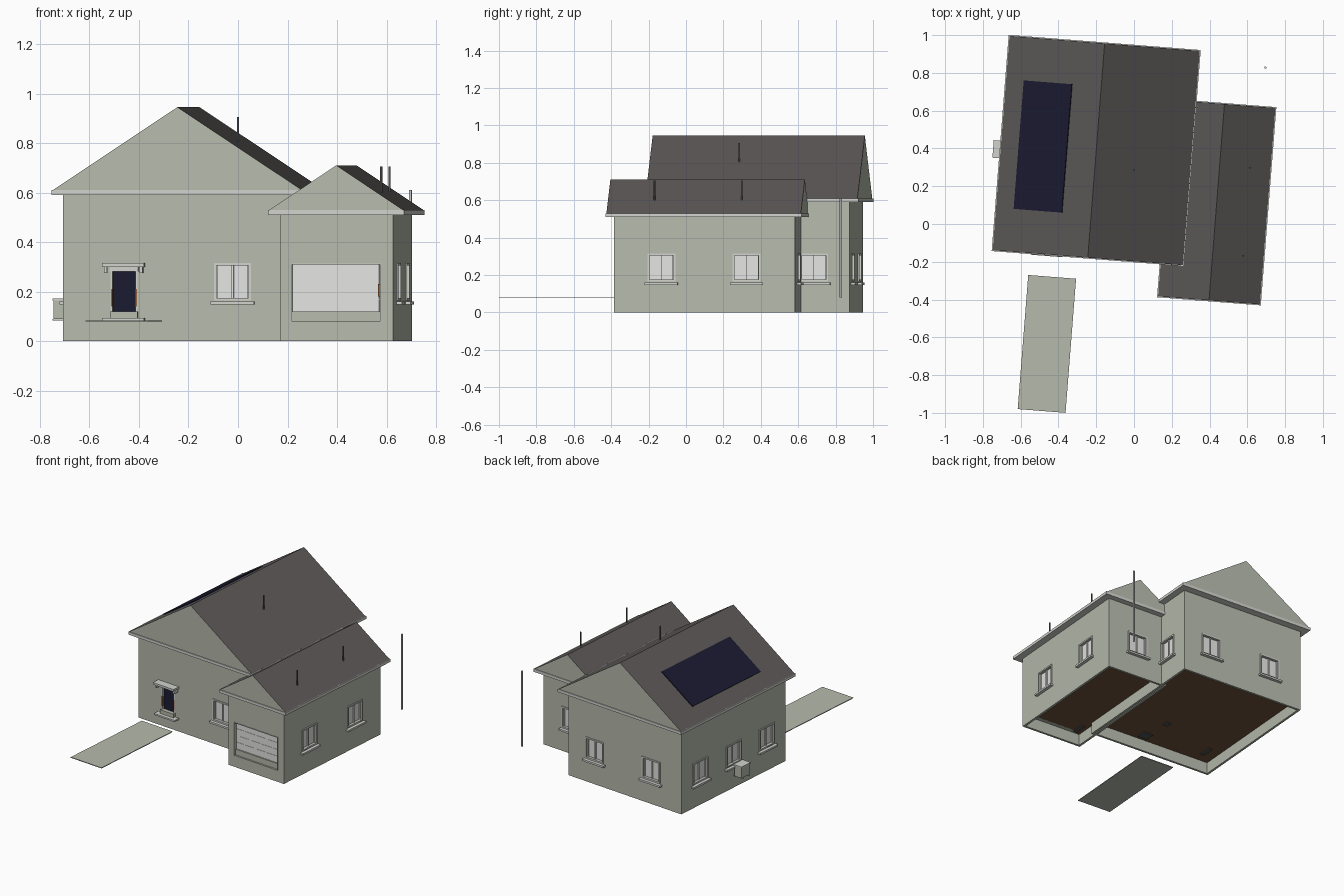
import bpy, bmesh, math
from mathutils import Matrix, Vector

cube = bpy.data.objects.get("Cube")
if cube:
    bpy.data.objects.remove(cube, do_unlink=True)


def material(name, r, g, b):
    m = bpy.data.materials.new(name)
    m.use_nodes = True
    m.diffuse_color = (r, g, b, 1)
    m.node_tree.nodes["Principled BSDF"].inputs["Base Color"].default_value = (r, g, b, 1)
    return m


WALL = material("wall_plaster", .47, .495, .415)
ROOF = material("roof_tile", .108, .099, .097)
TRIM = material("pale_trim", .64, .65, .61)
PANE = material("light_pane", .78, .78, .76)
NAVY = material("dark_navy", .011, .011, .031)
FLOOR = material("floor_brown", .165, .085, .045)
METAL = material("dark_metal", .085, .085, .088)
WOOD = material("orange_wood", .30, .12, .045)

# The whole house is turned slightly on its plot
TURN = Matrix.Rotation(math.radians(-4.5), 4, 'Z')


def finish(name, bm, mats, matrix=TURN):
    bmesh.ops.recalc_face_normals(bm, faces=bm.faces)
    mesh = bpy.data.meshes.new(name)
    bm.to_mesh(mesh)
    bm.free()
    mesh.transform(matrix)
    for m in mats:
        mesh.materials.append(m)
    obj = bpy.data.objects.new(name, mesh)
    bpy.context.collection.objects.link(obj)
    return obj


def add_box(bm, x, y, z, index=0, matrix=Matrix()):
    lo, hi = Vector((x[0], y[0], z[0])), Vector((x[1], y[1], z[1]))
    place = matrix @ Matrix.Translation((lo + hi) / 2) @ Matrix.Diagonal((*(hi - lo), 1))
    for v in bmesh.ops.create_cube(bm, size=1, matrix=place)["verts"]:
        for f in v.link_faces:
            f.material_index = index


def part(name, boxes, matrix=TURN):
    """Several boxes in one object; each box is (x, y, z, material)."""
    mats = list(dict.fromkeys(b[3] for b in boxes))
    bm = bmesh.new()
    for x, y, z, m in boxes:
        add_box(bm, x, y, z, mats.index(m))
    return finish(name, bm, mats, matrix)


def rod(name, x, y, z0, z1, mat, r=.005):
    bm = bmesh.new()
    bmesh.ops.create_cone(bm, cap_ends=True, segments=24, radius1=r, radius2=r, depth=z1 - z0)
    for f in bm.faces:
        f.smooth = len(f.verts) == 4
    for e in bm.edges:
        e.smooth = all(f.smooth for f in e.link_faces)
    finish(name, bm, [mat], Matrix.Translation((x, y, (z0 + z1) / 2)))


def on_wall(x, y, degrees):
    """Frame of an opening: its local -y points out of the wall."""
    return Matrix.Translation((x, y, 0)) @ Matrix.Rotation(math.radians(degrees), 4, 'Z')


# Footprints: x0, x1, y0, y1
MAIN = (-.698, .234, -.15, .894)
GARAGE = (.197, .655, -.335, .636)

windows = {
    "main_front_window": on_wall(-.01, MAIN[2], 0),
    "garage_side_window_front": on_wall(GARAGE[1], -.08, 90),
    "garage_side_window_back": on_wall(GARAGE[1], .377, 90),
    "main_side_window": on_wall(MAIN[1], .705, 90),
    "garage_back_window": on_wall(.425, GARAGE[3], 180),
    "main_back_window_a": on_wall(.018, MAIN[3], 180),
    "main_back_window_b": on_wall(-.45, MAIN[3], 180),
    "main_left_window_a": on_wall(MAIN[0], .706, -90),
    "main_left_window_b": on_wall(MAIN[0], .37, -90),
    "main_left_window_c": on_wall(MAIN[0], .038, -90),
}
door = on_wall(-.45, MAIN[2], 0)
garage_door = on_wall(.423, GARAGE[2], 0)
WZ = (.165, .315)
DOOR_Z, GATE_Z = (.12, .285), (.08, .31)


def make_cutter():
    bm = bmesh.new()
    for frame in windows.values():
        add_box(bm, (-.066, .066), (-.02, .022), (WZ[0] + .01, WZ[1] - .01), 0, frame)
    add_box(bm, (-.052, .052), (-.02, .022), DOOR_Z, 0, door)
    add_box(bm, (-.178, .178), (-.02, .045), GATE_Z, 0, garage_door)
    return finish("opening_cutter", bm, [WALL])


cutter = make_cutter()
cutter.hide_render = True


# Walls: a block, hollow underneath up to the brown floor
def walls(name, plan):
    bm = bmesh.new()
    add_box(bm, plan[:2], plan[2:], (0, .60 if plan is MAIN else .52))
    bottom = min(bm.faces, key=lambda f: f.calc_center_median().z)
    bmesh.ops.inset_individual(bm, faces=[bottom], thickness=.022)
    hole = bmesh.ops.extrude_discrete_faces(bm, faces=[bottom])["faces"][0]
    bmesh.ops.translate(bm, verts=hole.verts, vec=(0, 0, .08))
    hole.material_index = 1
    obj = finish(name, bm, [WALL, FLOOR])
    mod = obj.modifiers.new("openings", 'BOOLEAN')
    mod.operation, mod.solver, mod.object = 'DIFFERENCE', 'EXACT', cutter
    bpy.context.view_layer.objects.active = obj
    bpy.ops.object.modifier_apply(modifier=mod.name)


walls("main_walls", MAIN)
walls("garage_walls", GARAGE)
bpy.data.objects.remove(cutter, do_unlink=True)

# Small dark plates under the floors
part("floor_plates", [((-.18, -.11), (-.11, -.04), (.074, .082), METAL),
                      ((-.19, -.15), (.11, .15), (.074, .082), METAL),
                      ((-.605, -.575), (-.06, .03), (.074, .082), METAL),
                      ((.245, .275), (-.30, -.21), (.074, .082), METAL)])


# Gable roofs: tiled slopes, plastered ends, pale eaves band
def roof(name, x0, x1, y0, y1, eave, ridge):
    bm = bmesh.new()
    points = ((x0, eave), (x1, eave), ((x0 + x1) / 2, ridge))
    end = bm.faces.new([bm.verts.new((x, y0, z)) for x, z in points])
    ext = bmesh.ops.extrude_face_region(bm, geom=[end], use_keep_orig=True)["geom"]
    bmesh.ops.translate(bm, vec=(0, y1 - y0, 0),
                        verts=[g for g in ext if isinstance(g, bmesh.types.BMVert)])
    bmesh.ops.recalc_face_normals(bm, faces=bm.faces)
    for f in bm.faces:
        f.material_index = int(f.normal.z > .1)
    finish(name, bm, [WALL, ROOF])
    e = .005
    part(name + "_eaves", [((x0 - e, x1 + e), (y0 - e, y1 + e), (eave - .02, eave), TRIM)])


roof("main_roof", -.735, .275, -.197, .941, .61, .945)
roof("garage_roof", .157, .698, -.372, .671, .53, .71)


# Windows: surround, two leaves, sill
def window(name, frame):
    w, z0, z1 = .075, WZ[0], WZ[1]
    boxes = [((-w, w), (-.006, .004), (z1 - .01, z1), TRIM),
             ((-w, w), (-.006, .004), (z0, z0 + .01), TRIM),
             ((-w - .013, w + .013), (-.022, .004), (z0 - .018, z0 - .005), TRIM),
             ((-.066, .066), (.014, .021), (z0 + .01, z1 - .01), PANE),
             ((-.004, .004), (.006, .02), (z0 + .01, z1 - .01), PANE)]
    for s in (-1, 1):
        boxes.append((sorted((s * w, s * (w - .01))), (-.006, .004), (z0, z1), TRIM))
        boxes.append((sorted((s * .066, s * .06)), (.006, .02), (z0 + .01, z1 - .01), PANE))
    part(name, boxes, TURN @ frame)


for name, frame in windows.items():
    window(name, frame)

# Front door with canopy, brackets and step
part("front_door", [((-.046, .046), (.008, .02), DOOR_Z, NAVY)], TURN @ door)
part("door_step", [((-.085, .085), (-.045, .01), (.083, .094), TRIM),
                   ((-.056, .056), (-.02, .004), (.094, .12), WALL)], TURN @ door)
canopy = [((-.085, .085), (-.055, .004), (.300, .315), TRIM),
          ((-.058, .058), (-.006, .004), (.282, .300), TRIM)]
jambs = []
for s in (-1, 1):
    canopy.append((sorted((s * .066, s * .078)), (-.04, .004), (.275, .300), TRIM))
    jambs.append((sorted((s * .046, s * .055)), (-.004, .02), (.12, .282), TRIM))
    jambs.append((sorted((s * .046, s * .053)), (-.007, .01), (.14, .21), WOOD))
part("door_canopy", canopy, TURN @ door)
part("door_jambs", jambs, TURN @ door)

# Sectional garage door set back in its opening
gate = [((-.178, .178), (.012, .044), (.08, .12), WALL),
        ((-.178, .178), (.022, .044), (.12, .31), PANE),
        ((.171, .178), (.004, .03), (.18, .23), WOOD)]
for i in range(4):
    z = .12 + i * .0475
    gate.append(((-.174, .174), (.02, .03), (z + .0005, z + .047), PANE))
part("garage_door", gate, TURN @ garage_door)
rim = [((-.182, .182), (-.003, .003), (.31, .314), TRIM)]
for s in (-1, 1):
    rim.append((sorted((s * .178, s * .182)), (-.003, .003), (.08, .314), TRIM))
part("garage_door_rim", rim, TURN @ garage_door)

# Front path
part("front_path", [((-.537, -.283), (-1.025, -.313), (.079, .084), WALL)])

# Solar panel lying along the left slope
slope = math.atan2(.335, .505)
part("solar_panel", [((-.153, .153), (-.341, .341), (0, .006), NAVY)],
     TURN @ Matrix.Translation((-.511, .371, .7585)) @ Matrix.Rotation(-slope, 4, 'Y'))

# Cooling unit on brackets at the left wall
unit = [((-.771, -.712), (.295, .38), (.09, .165), WALL),
        ((-.775, -.708), (.291, .384), (.165, .172), TRIM)]
for y in (.305, .362):
    unit.append(((-.775, -.69), (y, y + .008), (.083, .09), TRIM))
part("cooling_unit", unit)

# Roof vents and downpipe
rod("main_vent", 0, .285, .76, .905, METAL)
rod("garage_vent_back", .612, .298, .56, .705, METAL)
rod("garage_vent_front", .578, -.168, .55, .705, METAL)
rod("downpipe", .696, .828, .08, .61, TRIM, .006)
